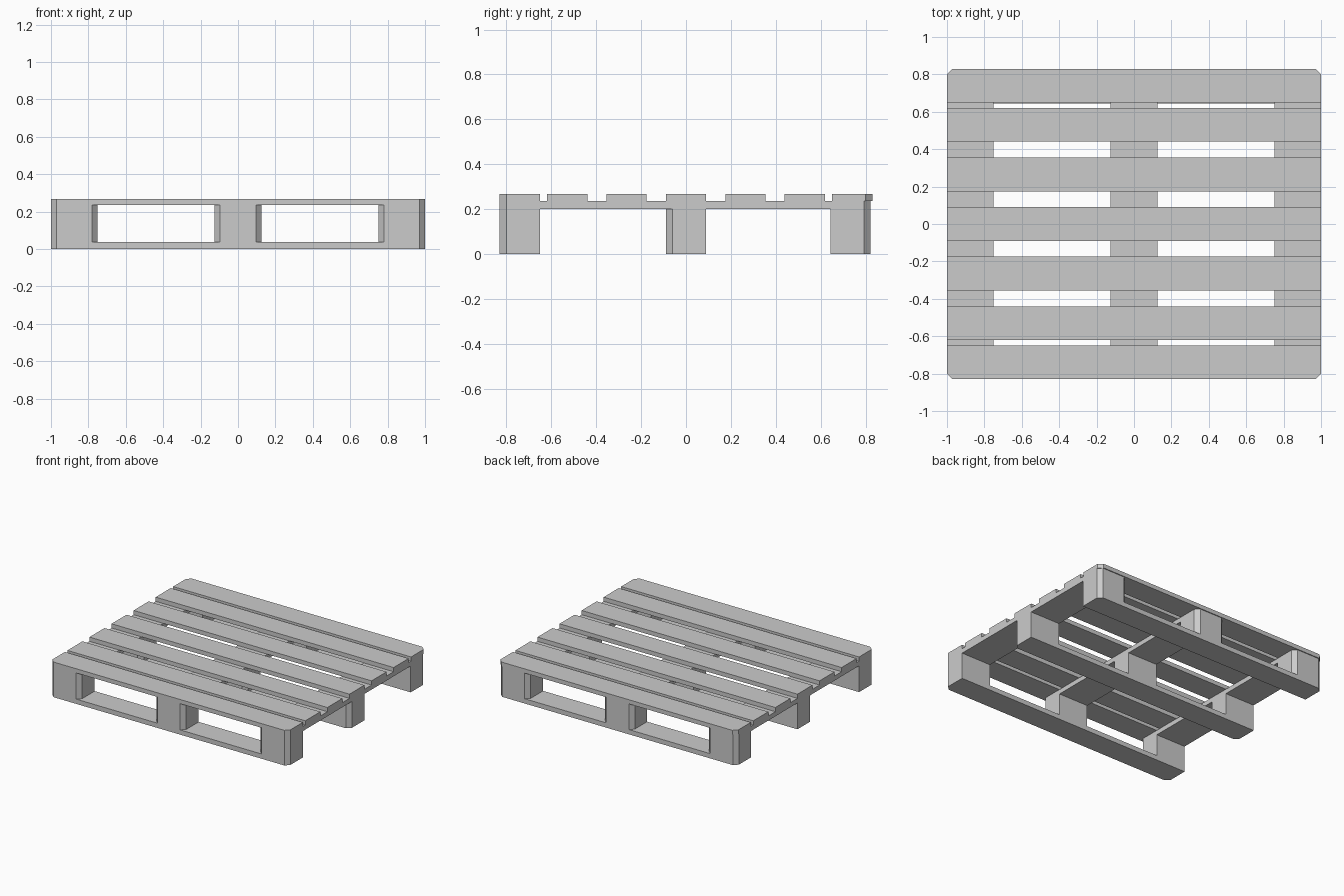
import bpy
import bmesh

cube = bpy.data.objects.get("Cube")
if cube:
    bpy.data.objects.remove(cube, do_unlink=True)

wood = bpy.data.materials.new("plain_grey")
wood.use_nodes = True
GREY = (0.6, 0.6, 0.6, 1.0)
wood.diffuse_color = GREY
wood.node_tree.nodes["Principled BSDF"].inputs["Base Color"].default_value = GREY

CUT = 0.03
Z_BASE, Z_BLOCK, Z_STRINGER, Z_TOP = 0.036, 0.2, 0.235, 0.267
FRONT, BACK = -0.83, 0.823


def board(name, xs, ys, zs, cut=""):
    """Upright prism; cut lists which ends (F front, B back) have chamfered corners."""
    (x0, x1), (y0, y1) = xs, ys
    outline = []
    if "F" in cut:
        outline += [(x0, y0 + CUT), (x0 + CUT, y0), (x1 - CUT, y0), (x1, y0 + CUT)]
    else:
        outline += [(x0, y0), (x1, y0)]
    if "B" in cut:
        outline += [(x1, y1 - CUT), (x1 - CUT, y1), (x0 + CUT, y1), (x0, y1 - CUT)]
    else:
        outline += [(x1, y1), (x0, y1)]
    bm = bmesh.new()
    base = bm.faces.new([bm.verts.new((x, y, zs[0])) for x, y in outline])
    top = bmesh.ops.extrude_face_region(bm, geom=[base])["geom"]
    bmesh.ops.translate(bm, vec=(0, 0, zs[1] - zs[0]),
                        verts=[v for v in top if isinstance(v, bmesh.types.BMVert)])
    bmesh.ops.recalc_face_normals(bm, faces=bm.faces)
    mesh = bpy.data.meshes.new(name)
    bm.to_mesh(mesh)
    bm.free()
    mesh.materials.append(wood)
    obj = bpy.data.objects.new(name, mesh)
    bpy.context.collection.objects.link(obj)
    return obj


columns = {"right": (-1, -0.75), "middle": (-0.125, 0.125), "left": (0.75, 1)}
rows = {
    "front": ((FRONT, -0.65), "F"),
    "centre": ((-0.09, 0.09), "F"),
    "back": ((0.645, BACK), "B"),
}

# Bottom boards with the spacer blocks standing on them
for row, (ys, cut) in rows.items():
    board(f"{row}_bottom_board", (-1, 1), ys, (0, Z_BASE), cut)
    for column, xs in columns.items():
        board(f"{row}_{column}_block", xs, ys, (Z_BASE, Z_BLOCK), cut)

# Stringers running front to back over the blocks
for column, xs in columns.items():
    board(f"{column}_stringer", xs, (FRONT, BACK), (Z_BLOCK, Z_STRINGER), "FB")

# Deck boards, the outermost ones with clipped corners
centres = (-0.74, -0.53, -0.265, 0, 0.265, 0.53, 0.74)
for i, y in enumerate(centres):
    cut = "F" if i == 0 else "B" if i == len(centres) - 1 else ""
    board(f"deck_board_{i + 1}", (-1, 1), (y - 0.09, y + 0.09), (Z_STRINGER, Z_TOP), cut)
